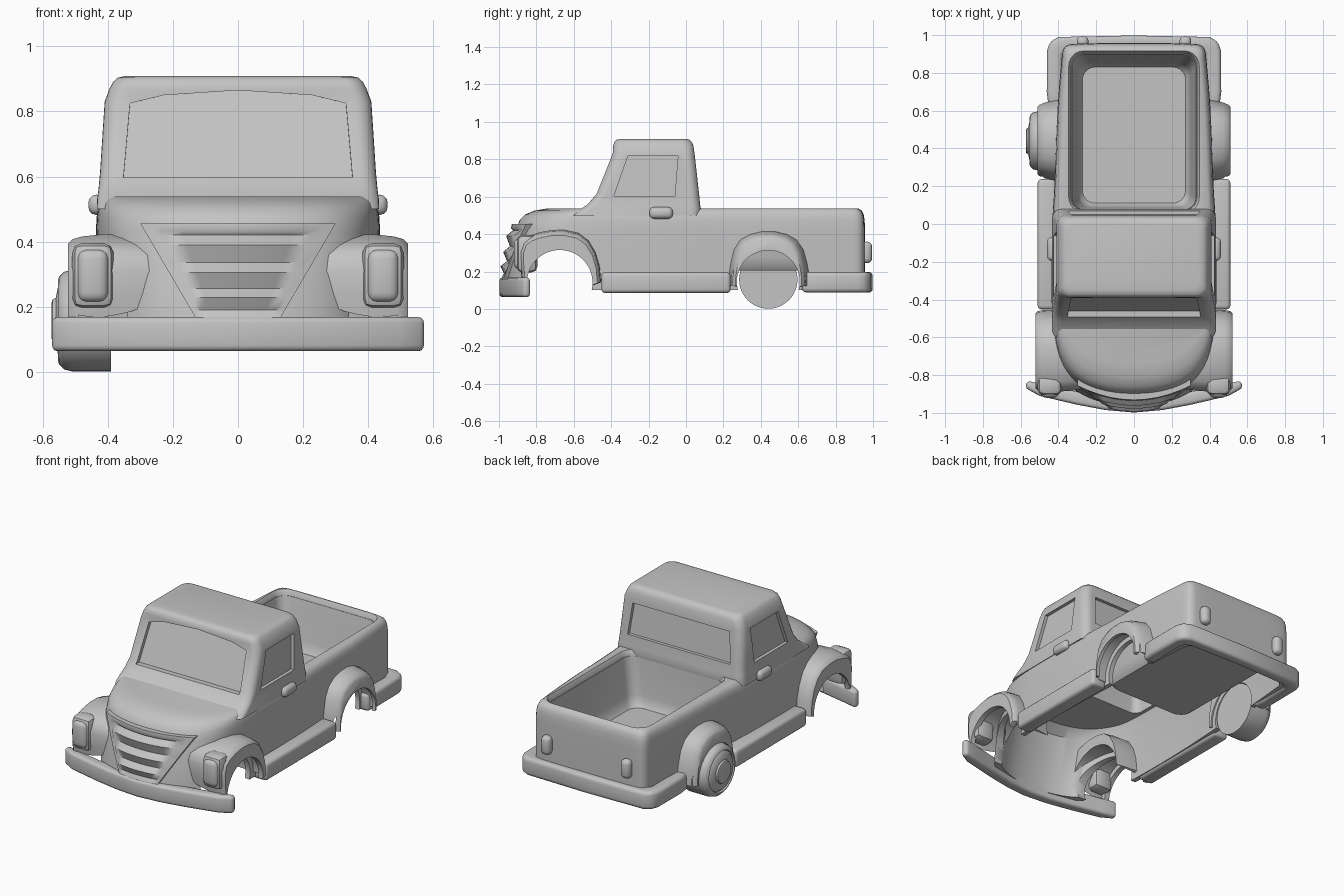
import bpy, bmesh, math

if "Cube" in bpy.data.objects:
    bpy.data.objects.remove(bpy.data.objects["Cube"])

grey = bpy.data.materials.new("grey paint")
grey.diffuse_color = (0.55, 0.55, 0.55, 1)
grey.use_nodes = True
grey.node_tree.nodes["Principled BSDF"].inputs["Base Color"].default_value = grey.diffuse_color


def loft(name, rings, caps=True):
    """Bridge closed loops of equal length into an object."""
    bm = bmesh.new()
    rows = [[bm.verts.new(p) for p in r] for r in rings]
    n = len(rows[0])
    for a, b in zip(rows, rows[1:]):
        for i in range(n):
            bm.faces.new((a[i], a[(i + 1) % n], b[(i + 1) % n], b[i]))
    if caps:
        bm.faces.new(rows[0])
    bm.faces.new(rows[-1])
    bmesh.ops.recalc_face_normals(bm, faces=bm.faces)
    me = bpy.data.meshes.new(name)
    bm.to_mesh(me)
    bm.free()
    ob = bpy.data.objects.new(name, me)
    bpy.context.collection.objects.link(ob)
    me.materials.append(grey)
    return ob


def modify(ob, kind, **props):
    m = ob.modifiers.new(kind, kind)
    for k, v in props.items():
        setattr(m, k, v)
    bpy.ops.object.select_all(action='DESELECT')
    bpy.context.view_layer.objects.active = ob
    ob.select_set(True)
    bpy.ops.object.modifier_apply(modifier=m.name)


def cut(ob, *cutters):
    for c in cutters:
        modify(ob, 'BOOLEAN', operation='DIFFERENCE', object=c, solver='EXACT')


def finish(ob, mirror=False, bevel=0, seg=3, angle=38):
    if bevel:
        modify(ob, 'BEVEL', width=bevel, segments=seg)
    if mirror:
        modify(ob, 'MIRROR')
    bpy.ops.object.select_all(action='DESELECT')
    bpy.context.view_layer.objects.active = ob
    ob.select_set(True)
    bpy.ops.object.shade_smooth_by_angle(angle=math.radians(angle))


def soften(pts, passes=2):
    for _ in range(passes):
        out = []
        for a, b in zip(pts, pts[1:] + pts[:1]):
            out.append(tuple(.75 * p + .25 * q for p, q in zip(a, b)))
            out.append(tuple(.25 * p + .75 * q for p, q in zip(a, b)))
        pts = out
    return pts


def symmetric(half):
    return half + [(-x, y) for x, y in reversed(half) if x > 0]


def body_ring(z, f, d):
    half = [(0, f), (.16, f + .015), (.30, f + .07), (.385, f + .17), (.425, -.58), (.438, -.42),
            (.435, 0), (.42, .2), (.407, .6), (.385, .86), (.375, .945), (.30, .957), (0, .957)]
    return [(x * (1 - d / .43), y * (1 - d / .95), z) for x, y in soften(symmetric(half))]


def rect_ring(z, w, f, r, c=.05):
    """Rounded rectangle with true corner arcs of radius c."""
    arc = [math.radians(15 * i) for i in range(7)]
    half = [(w - c + c * math.sin(a), f + c - c * math.cos(a)) for a in arc]
    half += [(w - c + c * math.cos(a), r - c + c * math.sin(a)) for a in arc]
    return [(x, y, z) for x, y in symmetric(half)]


def box(name, c, s):
    x, y, z = (v / 2 for v in s)
    return loft(name, [[(c[0] + sx * x, c[1] + sy * y, c[2] + k * z)
                        for sx, sy in ((-1, -1), (1, -1), (1, 1), (-1, 1))] for k in (-1, 1)])


def lathe(name, cy, cz, prof, n=48):
    return loft(name, [[(x, cy + r * math.cos(i * math.tau / n), cz + r * math.sin(i * math.tau / n))
                        for i in range(n)] for x, r in prof])


# Cutters: cab interior, body interior, bed opening, wheel openings
cab_hollow = loft("cab_hollow", [rect_ring(.45, .375, -.43, .02), rect_ring(.6, .375, -.42, .015),
                                 rect_ring(.83, .36, -.335, -.01), rect_ring(.865, .33, -.315, -.03)])
body_hollow = loft("body_hollow", [body_ring(.0, -.97, .03), body_ring(.17, -.96, .03),
                                   body_ring(.45, -.89, .03), body_ring(.495, -.84, .04)])
tub_rings = [rect_ring(.505, .333, .072, .902, .07), rect_ring(.45, .325, .075, .89, .07),
             rect_ring(.28, .302, .085, .86, .07), rect_ring(.235, .293, .092, .85, .07),
             rect_ring(.21, .275, .108, .833, .07)]
bed_cut = loft("bed_opening", [rect_ring(.6, .352, .055, .922, .08), rect_ring(.538, .346, .062, .916, .08),
                               rect_ring(.525, .339, .068, .909, .08)] + tub_rings)
arches = [(-.675, .14, .175), (.44, .145, .168)]
arch_cuts = [lathe("arch_cut", y, z, [(-.8, r), (.8, r)]) for y, z, r in arches]
well_cuts = [lathe("well_cut", y, z, [(0, r + .03), (.49, r + .03)]) for y, z, r in arches]

# Lower body shell
body = loft("body", [body_ring(.1, -.97, 0), body_ring(.17, -.965, 0), body_ring(.3, -.94, 0),
                     body_ring(.43, -.91, 0), body_ring(.475, -.895, .002), body_ring(.505, -.87, .007),
                     body_ring(.525, -.83, .017), body_ring(.538, -.77, .035)])
cut(body, body_hollow, bed_cut, cab_hollow, *arch_cuts)
finish(body)

# Bed tub
tub = loft("bed_tub", tub_rings, caps=False)
modify(tub, 'SOLIDIFY', thickness=.008, offset=0)
finish(tub)

# Cab with recessed windows
cab = loft("cab", [rect_ring(.5, .434, -.61, .076), rect_ring(.532, .433, -.565, .08),
                   rect_ring(.56, .429, -.525, .075), rect_ring(.615, .424, -.478, .07),
                   rect_ring(.83, .41, -.392, .046), rect_ring(.87, .395, -.389, .04),
                   rect_ring(.892, .383, -.384, .032), rect_ring(.904, .37, -.373, .02),
                   rect_ring(.909, .345, -.35, 0)])
cut(cab, cab_hollow)
shield = [(-.355, .597), (.355, .597), (.335, .825), (.23, .85), (0, .865), (-.23, .85), (-.335, .825)]
wind_cut = loft("windshield_cut", [[(x * 1.01, -.8, z) for x, z in shield],
                                   [(x * .99, -.453 + (z - .615) * .4, z) for x, z in shield]])
back = [(-.35, .62), (.35, .62), (.33, .81), (-.33, .81)]
back_cut = loft("rear_window_cut", [[(x, .3, z) for x, z in back],
                                    [(x, .05 - (z - .615) * .115, z) for x, z in back]])
side = [(-.385, .604), (-.06, .604), (-.043, .818), (-.31, .818)]
side_cuts = [loft("side_window_cut", [[(s * .7, y, z) for y, z in side],
                                      [(s * (.404 - (z - .615) * .065), y, z) for y, z in side]])
             for s in (1, -1)]
cut(cab, wind_cut, back_cut, *side_cuts)
finish(cab)

# Fenders: side profile lofted outward with a rounded lip
front_prof = soften([(-.865, .1), (-.885, .2), (-.89, .35), (-.82, .40), (-.68, .425), (-.54, .395),
                     (-.465, .27), (-.45, .1)], 1)
rear_prof = soften([(.235, .1), (.235, .2), (.27, .35), (.37, .408), (.51, .408), (.61, .35),
                    (.65, .2), (.65, .1)], 1)


def fender(name, prof, cy, i, steps):
    ob = loft(name, [[(x, cy + (y - cy) * ky, .1 + (z - .1) * kz) for y, z in prof] for x, ky, kz in steps])
    cut(ob, well_cuts[i], arch_cuts[i])
    finish(ob, True)


fender("front_fender", front_prof, -.675, 0,
       [(.26, .93, .98), (.33, .97, 1.01), (.42, 1, 1.01), (.48, .99, .99), (.508, .97, .965), (.522, .91, .92)])
fender("rear_fender", rear_prof, .44, 1,
       [(.38, 1.06, 1.03), (.43, 1.02, 1.01), (.47, .97, .98), (.5, .91, .94), (.512, .85, .88)])


# Bumpers: rectangular section along a plan path
def bumper(name, path, z0, z1, bev):
    full = path + [((-a[0], a[1]), (-b[0], b[1])) for a, b in reversed(path[:-1])]
    ob = loft(name, [[(*a, z0), (*a, z1), (*b, z1), (*b, z0)] for a, b in full])
    finish(ob, bevel=bev)


bumper("front_bumper", [((.576, -.868), (.566, -.83)), ((.5, -.91), (.48, -.85)), ((.3, -.957), (.29, -.89)),
                        ((.15, -.985), (.14, -.92)), ((0, -.998), (0, -.93))], .063, .168, .018)
bumper("rear_bumper", [((.452, .62), (.37, .62)), ((.462, .7), (.38, .7)), ((.46, .92), (.38, .89)),
                       ((.445, .965), (.36, .91)), ((.40, .99), (.34, .92)), ((0, .998), (0, .93))], .088, .197, .022)

# Running boards, door handles, lights
finish(box("running_board", (.46, -.107, .14), (.1, .69, .11)), True, .02)
finish(box("door_handle", (.435, -.133, .513), (.05, .125, .062)), True, .024)
finish(box("headlight_frame", (.446, -.85, .295), (.128, .11, .2)), True, .03, 2)
finish(box("headlight_lens", (.446, -.87, .295), (.098, .1, .165)), True, .03)
finish(box("tail_light", (.272, .965, .302), (.062, .06, .115)), True, .025)

# Grille: curved tapered panel with overlapping slats
rows = [(.165, 0), (.19, .008), (.228, -.018), (.255, .012), (.305, -.018), (.335, .012),
        (.39, -.018), (.42, .012), (.432, 0), (.455, 0)]
cols = [-1, -.9, -.8] + [-.6 + .2 * i for i in range(7)] + [.8, .9, 1]


def grille_row(z, off, depth):
    w = .13 + (z - .165) / .29 * .17
    return [(u * w, -.932 - (.45 - z) * .19 + .85 * (u * w) ** 2 + depth + (off if abs(u) < .85 else 0), z)
            for u in cols]


grille = loft("grille", [grille_row(z, o, 0) + grille_row(z, 0, .035)[::-1] for z, o in rows])
finish(grille, angle=50)

# Single rear wheel
wheel = lathe("rear_wheel", .44, .157, [(-.39, .156), (-.51, .156), (-.535, .15), (-.55, .135), (-.553, .125),
                                        (-.543, .12), (-.552, .112), (-.56, .07), (-.57, .065), (-.573, .055)])
finish(wheel)

for c in [cab_hollow, body_hollow, bed_cut, wind_cut, back_cut] + arch_cuts + well_cuts + side_cuts:
    bpy.data.objects.remove(c, do_unlink=True)
